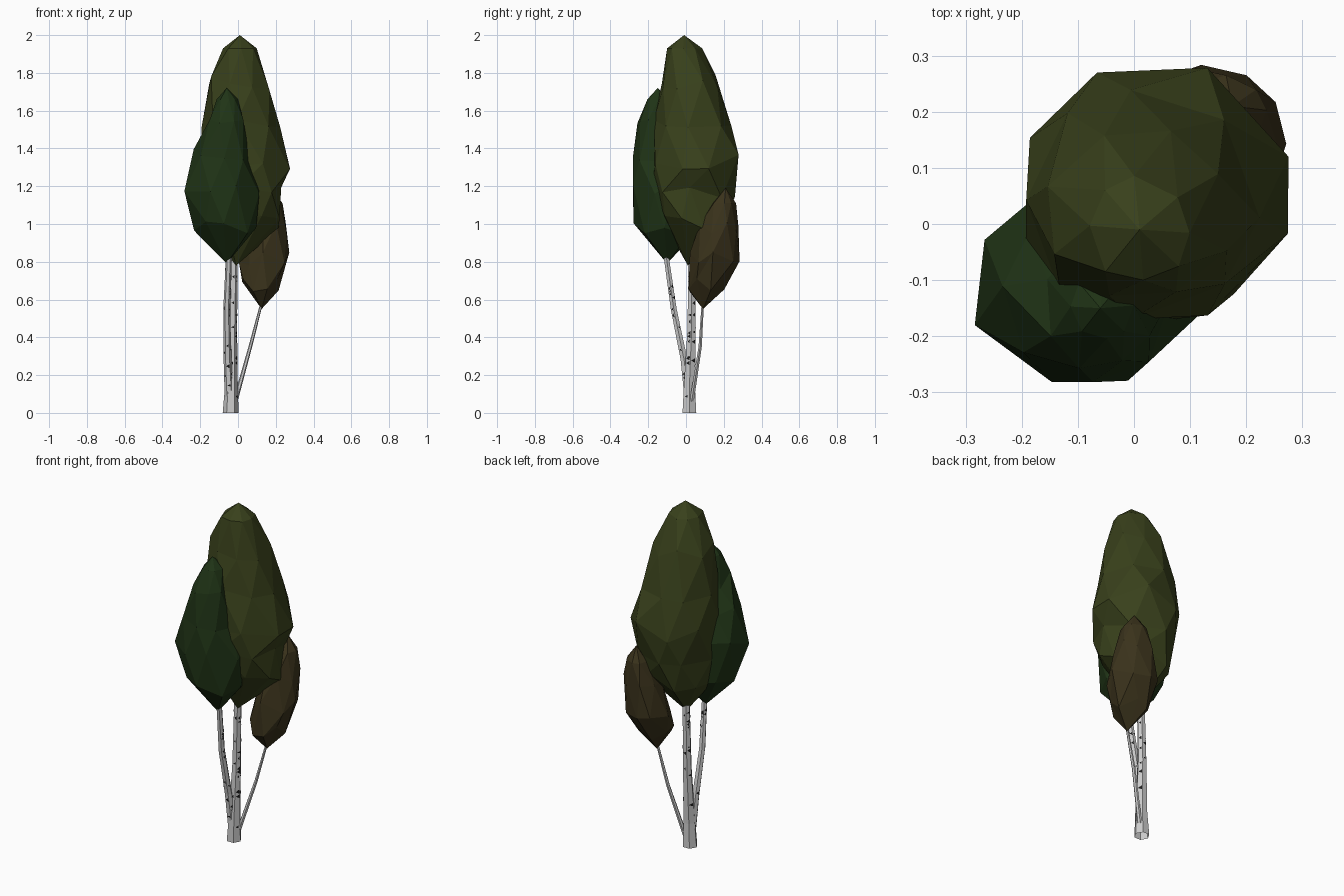
import bpy, bmesh, math, random
from mathutils import Vector

if "Cube" in bpy.data.objects:
    bpy.data.objects.remove(bpy.data.objects["Cube"])

random.seed(4)


def material(name, rgb):
    m = bpy.data.materials.new(name)
    m.diffuse_color = (*rgb, 1)
    m.use_nodes = True
    m.node_tree.nodes["Principled BSDF"].inputs["Base Color"].default_value = m.diffuse_color
    return m


def finish(bm, name, mat=None):
    me = bpy.data.meshes.new(name)
    bm.to_mesh(me)
    bm.free()
    ob = bpy.data.objects.new(name, me)
    bpy.context.collection.objects.link(ob)
    if mat:
        me.materials.append(mat)
    return ob


def crown(name, top, rings, bottom, mat, n=8, skew=0.0):
    """Faceted leaf mass; each ring is z, xmin, xmax, ymin, ymax.
    skew stretches it along the (1, -1) diagonal."""
    bm = bmesh.new()
    loops = []
    for k, (z, x0, x1, y0, y1) in enumerate(rings):
        loop = []
        for i in range(n):
            a = math.tau * (i + 0.5 * (k % 2)) / n + random.uniform(-0.12, 0.12)
            r = random.uniform(0.98, 1.09)
            c, s = r * math.cos(a), r * math.sin(a)
            loop.append(bm.verts.new((
                (x0 + x1) / 2 + (x1 - x0) / 2 * (c - skew * s),
                (y0 + y1) / 2 + (y1 - y0) / 2 * (s - skew * c),
                z + random.uniform(-0.04, 0.04) * (k > 0))))
        loops.append(loop)
    t, b = bm.verts.new(top), bm.verts.new(bottom)
    for i in range(n):
        j = (i + 1) % n
        bm.faces.new((t, loops[0][i], loops[0][j]))
        bm.faces.new((b, loops[-1][j], loops[-1][i]))
        for k in range(len(loops) - 1):
            u, d = loops[k], loops[k + 1]
            if k % 2 == 0:
                bm.faces.new((u[i], d[i], u[j]))
                bm.faces.new((u[j], d[i], d[j]))
            else:
                bm.faces.new((u[i], d[i], d[j]))
                bm.faces.new((u[i], d[j], u[j]))
    bmesh.ops.recalc_face_normals(bm, faces=bm.faces)
    return finish(bm, name, mat)


def stem(name, path, n=6):
    """Six-sided open tapering stem through points (x, y, z, radius)."""
    bm = bmesh.new()
    rings = [[bm.verts.new((x + r * math.cos(math.tau * i / n),
                            y + r * math.sin(math.tau * i / n), z))
              for i in range(n)] for x, y, z, r in path]
    for a, b in zip(rings, rings[1:]):
        for i in range(n):
            j = (i + 1) % n
            bm.faces.new((a[i], a[j], b[j], b[i]))
    return finish(bm, name)


def bark_marks(name, path, count, mat, n=6):
    """Small dark triangles lying on the stem sides."""
    bm = bmesh.new()
    for _ in range(count):
        z = random.uniform(0.08, path[-1][2] - 0.12)
        for p, q in zip(path, path[1:]):
            if p[2] <= z <= q[2]:
                f = (z - p[2]) / (q[2] - p[2])
                x, y, _, r = [s + (e - s) * f for s, e in zip(p, q)]
                slope = (Vector(q[:3]) - Vector(p[:3])).normalized()
                a = math.tau * (random.randrange(n) + 0.5) / n
                out = Vector((math.cos(a), math.sin(a), 0))
                side = Vector((-out.y, out.x, 0))
                c = Vector((x, y, z)) + out * (r * 0.866 + 0.0015)
                w, h = r * random.uniform(0.2, 0.45), random.uniform(0.006, 0.012)
                tri = [bm.verts.new(v) for v in (
                    c - side * w, c + side * w - slope * h,
                    c + side * w + slope * h)]
                bm.faces.new(tri)
                break
    return finish(bm, name, mat)


olive = material("olive_leaves", (0.04, 0.052, 0.011))
green = material("dark_green_leaves", (0.014, 0.034, 0.008))
brown = material("brown_leaves", (0.042, 0.032, 0.011))
dark = material("dark_bark", (0.01, 0.01, 0.01))

# Leaf masses
crown("main_crown", (0.01, -0.01, 2.0), [
    (1.93, -0.08, 0.10, -0.10, 0.08),
    (1.75, -0.155, 0.17, -0.13, 0.17),
    (1.53, -0.18, 0.215, -0.17, 0.24),
    (1.33, -0.19, 0.28, -0.18, 0.275),
    (1.17, -0.19, 0.23, -0.17, 0.255),
    (1.01, -0.16, 0.22, -0.13, 0.21)], (-0.01, 0.01, 0.78), olive)
crown("front_crown", (-0.06, -0.15, 1.72), [
    (1.66, -0.11, 0.0, -0.20, -0.09),
    (1.53, -0.16, 0.03, -0.255, -0.05),
    (1.37, -0.225, 0.06, -0.28, 0.02),
    (1.2, -0.285, 0.11, -0.29, 0.07),
    (0.98, -0.225, 0.09, -0.265, 0.05)], (-0.06, -0.10, 0.79), green)
crown("low_crown", (0.175, 0.21, 1.19), [
    (1.11, 0.11, 0.235, 0.14, 0.265),
    (0.97, 0.055, 0.26, 0.075, 0.275),
    (0.81, 0.01, 0.265, 0.03, 0.282),
    (0.67, 0.02, 0.22, 0.01, 0.205)], (0.125, 0.09, 0.55), brown, skew=0.06)

# Stems splitting from one base
main = [(-0.039, 0.018, 0, 0.042), (-0.035, 0.018, 0.14, 0.034),
        (-0.03, 0.03, 0.45, 0.025), (-0.02, 0.03, 0.92, 0.02)]
front = [(-0.045, 0.015, 0.06, 0.025), (-0.055, -0.01, 0.28, 0.021),
         (-0.06, -0.065, 0.55, 0.018), (-0.045, -0.115, 0.9, 0.015)]
thin = [(-0.015, 0.03, 0.06, 0.013), (0.065, 0.075, 0.35, 0.01),
        (0.13, 0.09, 0.6, 0.007)]
for name, path, count in (("main_stem", main, 36), ("front_stem", front, 26)):
    stem(name, path)
    bark_marks(name + "_marks", path, count, dark)
stem("thin_stem", thin)
